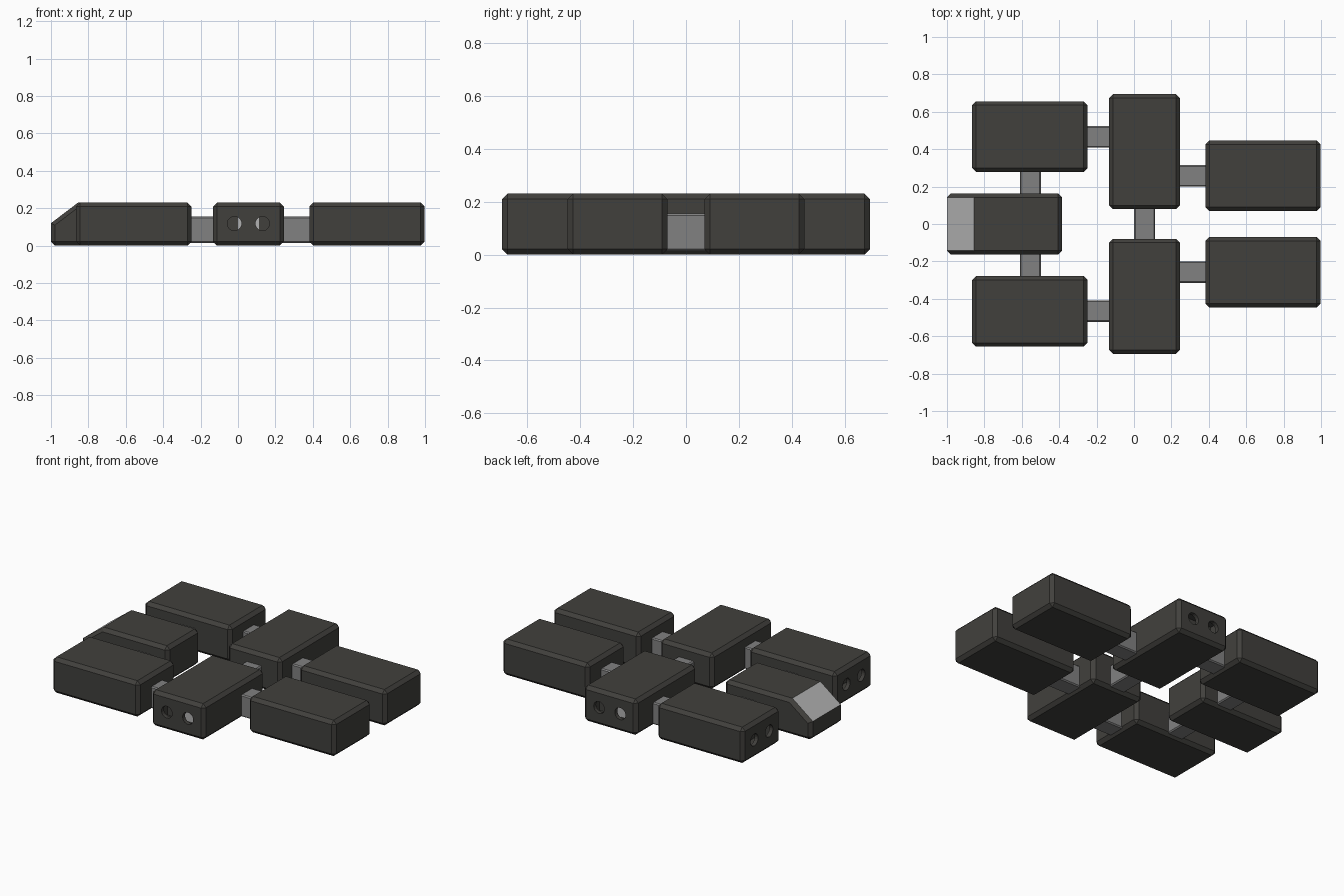
import bpy, bmesh
from math import pi
from mathutils import Matrix, Vector

if "Cube" in bpy.data.objects:
    bpy.data.objects.remove(bpy.data.objects["Cube"])


def material(name, c):
    m = bpy.data.materials.new(name)
    m.diffuse_color = (*c, 1)
    m.use_nodes = True
    m.node_tree.nodes["Principled BSDF"].inputs["Base Color"].default_value = m.diffuse_color
    return m


dark = material("dark_shell", (0.053, 0.051, 0.046))
grey = material("mid_grey", (0.22, 0.22, 0.22))
pale = material("pale_grey", (0.45, 0.45, 0.45))
H = 0.23


def add_object(name, mesh, loc=(0, 0, 0), rot=0):
    ob = bpy.data.objects.new(name, mesh)
    ob.location = loc
    ob.rotation_euler.z = rot
    bpy.context.collection.objects.link(ob)
    return ob


def to_mesh(bm, name, mat):
    me = bpy.data.meshes.new(name)
    bmesh.ops.recalc_face_normals(bm, faces=bm.faces)
    bm.to_mesh(me)
    bm.free()
    me.materials.append(mat)
    return me


def box_mesh(name, lo, hi, bevel, mat):
    lo, hi = Vector(lo), Vector(hi)
    bm = bmesh.new()
    bmesh.ops.create_cube(bm, size=1, matrix=Matrix.Translation((lo + hi) / 2)
                          @ Matrix.Diagonal((*(hi - lo), 1)))
    if bevel:
        bmesh.ops.bevel(bm, geom=bm.edges[:], offset=bevel, segments=1, affect='EDGES')
    return to_mesh(bm, name, mat)


# Chamfered block, long axis on local x
L, W = 0.308, 0.189
solid = box_mesh("block", (-L, -W, 0), (L, W, H), 0.021, dark)

# Socket version: hollow end chamber reached through two round holes
bm = bmesh.new()
for s in (-1, 1):
    bmesh.ops.create_cone(bm, cap_ends=True, segments=20, radius1=0.038, radius2=0.038, depth=0.1,
                          matrix=Matrix.Translation((L, s * 0.075, 0.118)) @ Matrix.Rotation(pi / 2, 4, 'Y'))
holes = add_object("hole_cutter", to_mesh(bm, "hole_cutter", dark))
chamber = add_object("chamber_cutter", box_mesh("chamber_cutter", (L - 0.125, -W + 0.03, 0.03),
                                                (L - 0.025, W - 0.03, H - 0.03), 0, dark))
source = add_object("socket_source", solid.copy())
for cutter in (chamber, holes):
    cutter.hide_render = True
    mod = source.modifiers.new("cut", 'BOOLEAN')
    mod.operation = 'DIFFERENCE'
    mod.solver = 'EXACT'
    mod.object = cutter
socket = bpy.data.meshes.new_from_object(
    source.evaluated_get(bpy.context.evaluated_depsgraph_get()))
socket.name = "socket_block"
for ob in (source, holes, chamber):
    bpy.data.objects.remove(ob)
core = box_mesh("inner_core", (0, -0.057, 0.018), (L - 0.12, 0.057, 0.155), 0, pale)

# Three blocks and their links on each side
for side, s in (("back", 1), ("front", -1)):
    for name, x, y, rot in (("rear", -0.557, 0.467, pi), ("middle", 0.056, 0.387, s * pi / 2)):
        add_object(f"{side}_{name}_block", socket, (x, s * y, 0), rot)
        add_object(f"{side}_{name}_core", core, (x, s * y, 0), rot)
    add_object(f"{side}_end_block", solid, (0.69, s * 0.258, 0))
    for name, x0, x1, y0, y1 in (("rear_link", -0.27, -0.11, 0.408, 0.523),
                                 ("end_link", 0.225, 0.4, 0.2, 0.315),
                                 ("nose_link", -0.61, -0.497, 0.14, 0.3)):
        ya, yb = sorted((s * y0, s * y1))
        add_object(f"{side}_{name}", box_mesh(name, (x0, ya, 0.014), (x1, yb, 0.155), 0.007, grey))
add_object("centre_link", box_mesh("centre_link", (0, -0.09, 0.014), (0.113, 0.09, 0.155), 0.007, grey))

# Nose block with a pale sloping tip
profile = [(-1, 0), (-0.385, 0), (-0.385, H), (-0.855, H), (-1, 0.12)]
bm = bmesh.new()
face = bm.faces.new([bm.verts.new((x, -0.163, z)) for x, z in profile])
ext = bmesh.ops.extrude_face_region(bm, geom=[face])
bmesh.ops.translate(bm, vec=(0, 0.326, 0), verts=[v for v in ext["geom"] if isinstance(v, bmesh.types.BMVert)])
bmesh.ops.recalc_face_normals(bm, faces=bm.faces)
slope = [f for f in bm.faces if f.normal.x < -0.3 and f.normal.z > 0.3]
edges = [e for e in bm.edges if not any(e in f.edges[:] and abs((e.verts[0].co - e.verts[1].co).y) > 0.1
                                        for f in slope)]
bmesh.ops.bevel(bm, geom=edges, offset=0.021, segments=1, affect='EDGES')
me = to_mesh(bm, "nose_block", dark)
me.materials.append(pale)
for p in me.polygons:
    if p.normal.x < -0.5 and p.normal.z > 0.5:
        p.material_index = 1
add_object("nose_block", me)
